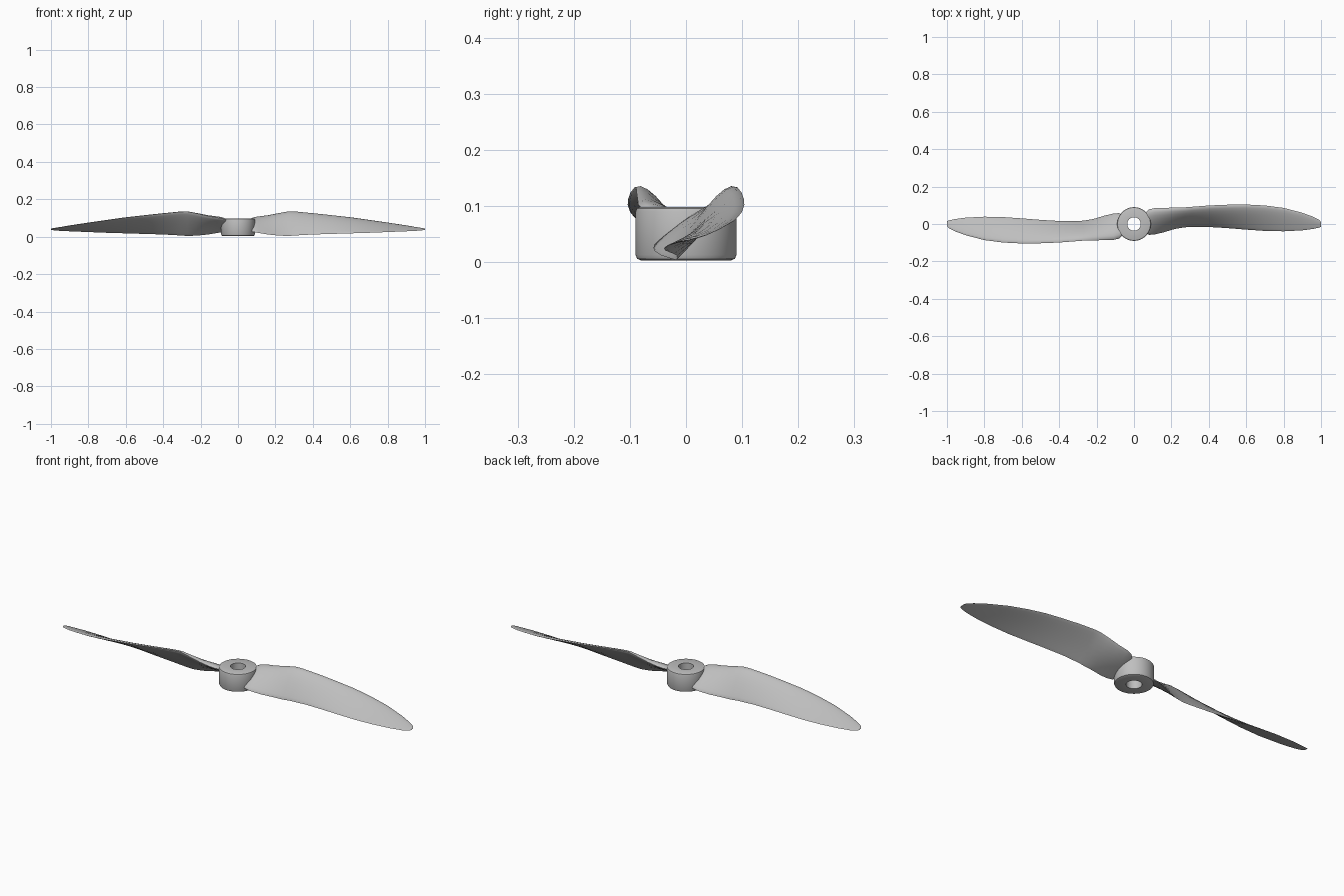
import bpy
import math
from mathutils import Vector

cube = bpy.data.objects.get("Cube")
if cube:
    bpy.data.objects.remove(cube)

grey = bpy.data.materials.new("light grey plastic")
grey.use_nodes = True
grey.diffuse_color = (0.52, 0.52, 0.52, 1)
grey.node_tree.nodes["Principled BSDF"].inputs["Base Color"].default_value = grey.diffuse_color


def add_object(name, verts, faces, angle):
    mesh = bpy.data.meshes.new(name)
    mesh.from_pydata(verts, [], faces)
    mesh.materials.append(grey)
    obj = bpy.data.objects.new(name, mesh)
    bpy.context.collection.objects.link(obj)
    bpy.ops.object.select_all(action="DESELECT")
    bpy.context.view_layer.objects.active = obj
    obj.select_set(True)
    bpy.ops.object.shade_smooth_by_angle(angle=math.radians(angle))
    return obj


def skin(rings, ring_size, closed):
    """Quads joining consecutive rings of equal size."""
    faces = []
    for i in range(rings if closed else rings - 1):
        a, b = i * ring_size, (i + 1) % rings * ring_size
        for j in range(ring_size):
            k = (j + 1) % ring_size
            faces.append((a + j, a + k, b + k, b + j))
    return faces


# Hub: ring with a bore and softened rims, turned from a closed profile
profile = [(0.036, 0.003), (0.08, 0.003), (0.087, 0.006), (0.09, 0.013),
           (0.09, 0.09), (0.088, 0.096), (0.083, 0.098), (0.036, 0.098)]
STEPS = 64
hub_verts = []
for s in range(STEPS):
    a = math.tau * s / STEPS
    hub_verts += [(r * math.cos(a), r * math.sin(a), z) for r, z in profile]
hub_faces = [f[::-1] for f in skin(STEPS, len(profile), True)]
add_object("hub", hub_verts, hub_faces, 40)

# Blade stations: x, trailing y and z, leading y and z, thickness
stations = [
    (0.06, -0.045, 0.03, 0.06, 0.088, 0.022),
    (0.08, -0.058, 0.026, 0.078, 0.096, 0.03),
    (0.11, -0.056, 0.02, 0.085, 0.102, 0.032),
    (0.16, -0.044, 0.012, 0.086, 0.11, 0.03),
    (0.22, -0.026, 0.006, 0.088, 0.124, 0.027),
    (0.27, -0.018, 0.004, 0.089, 0.134, 0.025),
    (0.31, -0.015, 0.007, 0.092, 0.133, 0.024),
    (0.40, -0.016, 0.012, 0.099, 0.124, 0.022),
    (0.50, -0.022, 0.015, 0.103, 0.113, 0.02),
    (0.60, -0.03, 0.018, 0.104, 0.102, 0.017),
    (0.70, -0.037, 0.021, 0.099, 0.088, 0.014),
    (0.80, -0.039, 0.025, 0.086, 0.074, 0.011),
    (0.90, -0.034, 0.029, 0.06, 0.059, 0.008),
    (0.96, -0.026, 0.032, 0.038, 0.049, 0.006),
    (0.99, -0.019, 0.035, 0.022, 0.044, 0.005),
    (1.00, -0.014, 0.037, 0.01, 0.041, 0.003),
]
HALF = 10


def section(x, ty, tz, ly, lz, thick):
    """Aerofoil loop: domed upper side, nearly flat underside."""
    trail, lead = Vector((x, ty, tz)), Vector((x, ly, lz))
    chord = lead - trail
    up = Vector((0, -chord.z, chord.y)).normalized()
    loop = []
    for i in range(2 * HALF):
        a = math.pi * i / HALF
        t = (1 + math.cos(a)) / 2
        rise = math.sin(a) * (0.35 + 0.65 * t) * thick
        loop.append(trail + chord * t + up * rise * (0.95 if rise > 0 else 0.3))
    return loop


blade_verts = [p for st in stations for p in section(*st)]
size = 2 * HALF
blade_faces = [f[::-1] for f in skin(len(stations), size, False)]
last = len(blade_verts) - size
blade_faces += [tuple(range(size))[::-1], tuple(range(last, last + size))]

# Two blades, half a turn apart
for name, sign in (("left_blade", 1), ("right_blade", -1)):
    turned = [(sign * v.x, sign * v.y, v.z) for v in blade_verts]
    blade = add_object(name, turned, blade_faces, 45)
    # Outward normals on every side
    bpy.ops.object.mode_set(mode="EDIT")
    bpy.ops.mesh.select_all(action="SELECT")
    bpy.ops.mesh.normals_make_consistent(inside=False)
    bpy.ops.object.mode_set(mode="OBJECT")
